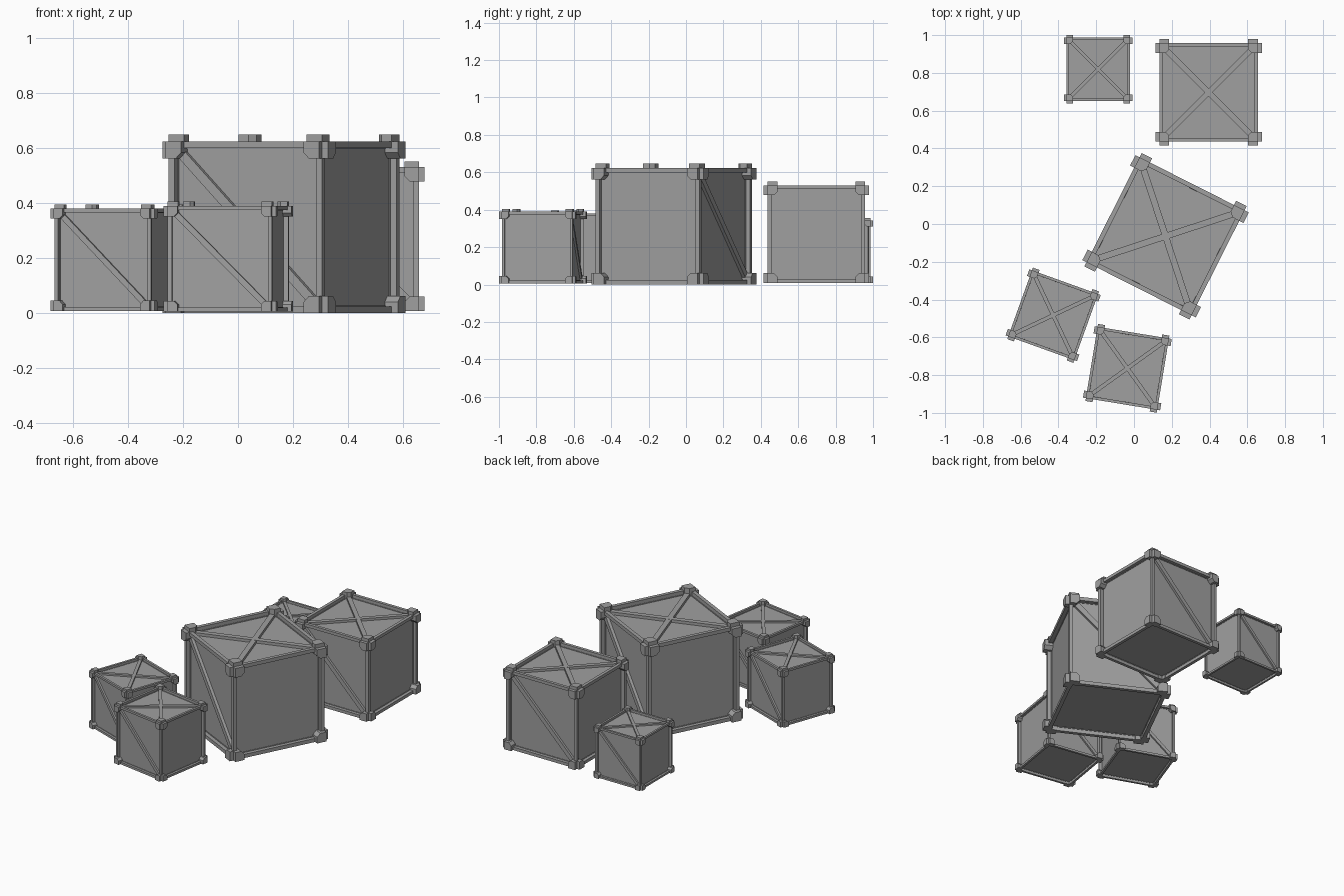
import bpy, bmesh, math
from mathutils import Matrix, Vector

if "Cube" in bpy.data.objects:
    bpy.data.objects.remove(bpy.data.objects["Cube"])

grey = bpy.data.materials.new("crate_grey")
grey.use_nodes = True
grey.diffuse_color = (0.35, 0.35, 0.35, 1)
bsdf = grey.node_tree.nodes["Principled BSDF"]
bsdf.inputs["Base Color"].default_value = grey.diffuse_color
bsdf.inputs["Roughness"].default_value = 0.8

# Proportions of a crate one unit wide
FRAME = 0.055    # width of the frame rails
RECESS = 0.045   # depth of the panels
CAP = 0.1        # size of a corner cap
CHAMFER = 0.035
PROUD = 0.04     # how far caps stand out
BRACE = 0.055    # width of the diagonal braces
X, Y, Z = Vector((1, 0, 0)), Vector((0, 1, 0)), Vector((0, 0, 1))


def prism(bm, profile, u, v, w, low, high):
    """Extrude a flat profile drawn on axes u, v along axis w."""
    rings = [[bm.verts.new(u * a + v * b + w * c) for a, b in profile]
             for c in (low, high)]
    bm.faces.new(rings[0])
    bm.faces.new(rings[1])
    n = len(profile)
    for i in range(n):
        j = (i + 1) % n
        bm.faces.new((rings[0][i], rings[0][j], rings[1][j], rings[1][i]))


def finish(bm, name, place):
    bmesh.ops.recalc_face_normals(bm, faces=bm.faces)
    mesh = bpy.data.meshes.new(name)
    bm.to_mesh(mesh)
    bm.free()
    mesh.materials.append(grey)
    obj = bpy.data.objects.new(name, mesh)
    obj.matrix_world = place
    bpy.context.collection.objects.link(obj)


def frame_box(name, place):
    bm = bmesh.new()
    bmesh.ops.create_cube(bm, size=1)
    panels = list(bm.faces)
    bmesh.ops.inset_individual(bm, faces=panels, thickness=FRAME)
    bmesh.ops.inset_individual(bm, faces=panels, thickness=0.0005, depth=-RECESS)
    finish(bm, name, place)


def braces(name, place):
    bm = bmesh.new()
    h = 0.5 - FRAME
    k = h - BRACE / math.sqrt(2)
    strip = [(h, h), (k, h), (-h, -k), (-h, -h), (-k, -h), (h, k)]
    base, top = 0.5 - RECESS - 0.01, 0.5 - 0.015
    prism(bm, strip, X, Y, Z, base, top)            # lid cross
    prism(bm, strip, -X, Y, Z, base, top - 0.001)
    prism(bm, strip, -X, Z, -Y, base, top)          # front diagonal
    prism(bm, strip, X, Z, Y, base, top)            # back diagonal
    finish(bm, name, place)


def corner_caps(name, place):
    bm = bmesh.new()
    e, i = 0.5, 0.5 - CAP
    plate = [(e, e), (i, e), (i, i + CHAMFER), (i + CHAMFER, i), (e, i)]
    for sx in (-1, 1):
        for sy in (-1, 1):
            for sz in (-1, 1):
                a, b, c = X * sx, Y * sy, Z * sz
                prism(bm, plate, b, c, a, e - RECESS, e + PROUD)
                prism(bm, plate, a, c, b, e - RECESS, e + PROUD)
                if sz > 0:
                    prism(bm, plate, a, b, c, e - RECESS, e + PROUD)
    finish(bm, name, place)


# Crates: name, x, y, floor height, width, turn in degrees
crates = [
    ("large_crate", 0.167, -0.065, 0.0, 0.623, -26.8),
    ("medium_crate", 0.395, 0.697, 0.008, 0.522, 0),
    ("small_left_crate", -0.428, -0.483, 0.008, 0.372, -19.8),
    ("small_front_crate", -0.035, -0.764, 0.006, 0.383, -9.3),
    ("small_back_crate", -0.19, 0.82, 0.008, 0.335, 0),
]
for name, x, y, z, size, turn in crates:
    place = (Matrix.Translation((x, y, z + size / 2))
             @ Matrix.Rotation(math.radians(turn), 4, "Z")
             @ Matrix.Scale(size, 4))
    frame_box(name + "_body", place)
    braces(name + "_braces", place)
    corner_caps(name + "_corner_caps", place)
